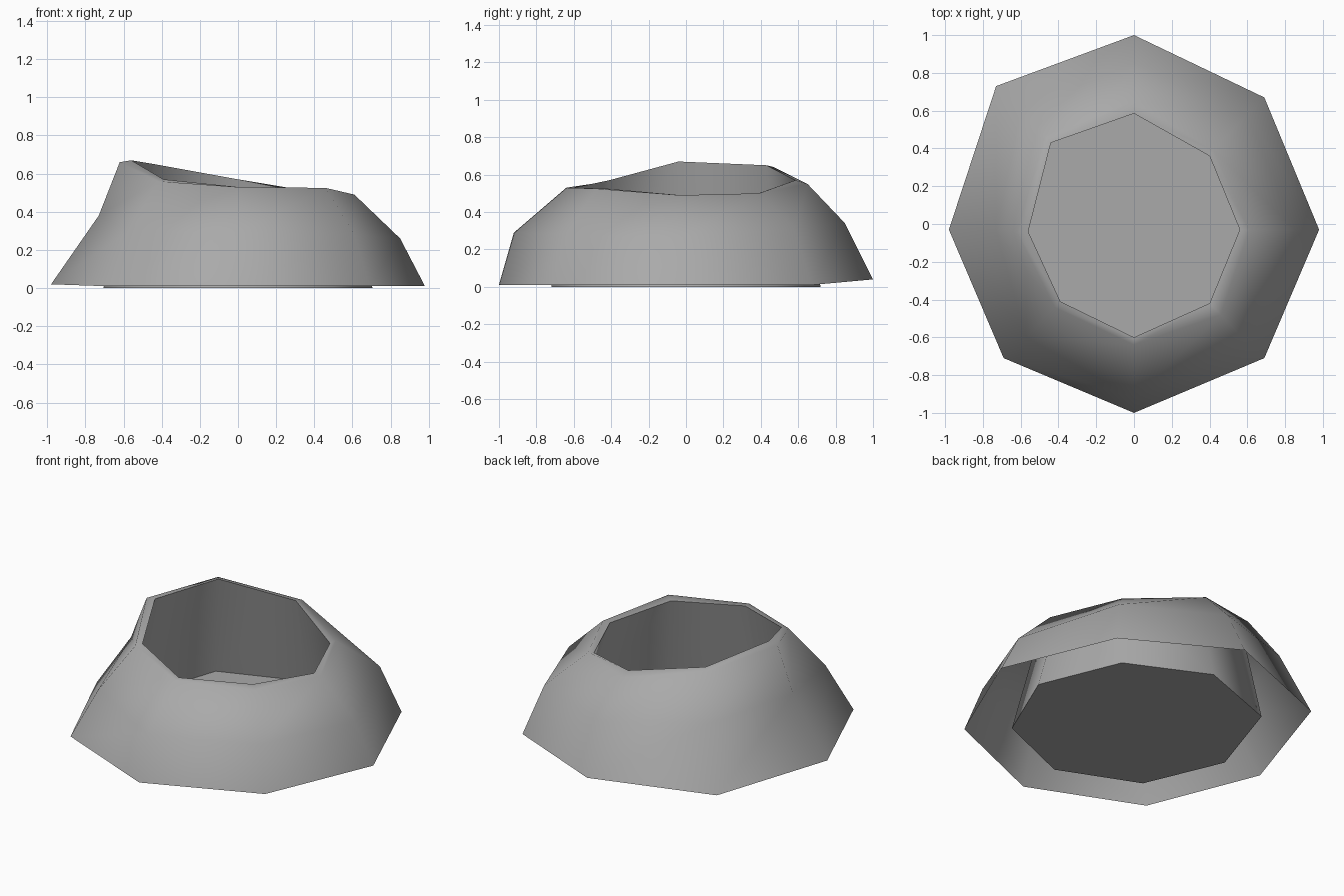
import bpy
import math

cube = bpy.data.objects.get("Cube")
if cube:
    bpy.data.objects.remove(cube, do_unlink=True)


def material(name, rgb):
    mat = bpy.data.materials.new(name)
    mat.use_nodes = True
    mat.diffuse_color = (*rgb, 1)
    shader = mat.node_tree.nodes["Principled BSDF"]
    shader.inputs["Base Color"].default_value = (*rgb, 1)
    shader.inputs["Roughness"].default_value = 0.9
    return mat


rock = material("rock grey", (0.4, 0.4, 0.4))

# Uneven eight-sided rings, counter-clockwise from the +x corner
base = [(.98, -.03, .01), (.69, .67, .01), (0, 1, .04), (-.73, .73, .02),
        (-.98, -.03, .02), (-.69, -.71, .01), (0, -1, .01), (.69, -.71, .01)]
shoulder = [(.85, -.03, .26), (.60, .58, .31), (0, .85, .34), (-.60, .60, .40),
            (-.73, -.04, .38), (-.57, -.60, .30), (0, -.92, .29), (.61, -.64, .28)]
rim = [(.61, -.03, .49), (.42, .39, .50), (0, .65, .55), (-.47, .47, .64),
       (-.62, -.04, .66), (-.42, -.44, .56), (0, -.64, .53), (.46, -.48, .525)]
lip = [(.56, -.03, .49), (.40, .36, .49), (0, .585, .57), (-.44, .43, .65),
       (-.56, -.04, .67), (-.39, -.41, .57), (0, -.60, .53), (.40, -.42, .525)]
floor = [(x * .72, y * .72, 0) for x, y, z in base]

# Crater shell: outer slope, rim and hollow, closed by the floor only
rings = [base, shoulder, rim, lip, floor]
sides = len(base)
verts = [point for ring in rings for point in ring]
faces = []
for r in range(len(rings) - 1):
    for i in range(sides):
        j = (i + 1) % sides
        low, high = r * sides, (r + 1) * sides
        faces.append((low + i, low + j, high + j, high + i))
first = (len(rings) - 1) * sides
faces.append(tuple(range(first, first + sides)))

mesh = bpy.data.meshes.new("crater")
mesh.from_pydata(verts, [], faces)
mesh.materials.append(rock)
mesh.update()
crater = bpy.data.objects.new("crater", mesh)
bpy.context.collection.objects.link(crater)

# Smooth slopes with a sharp lip and floor edge
bpy.ops.object.select_all(action="DESELECT")
crater.select_set(True)
bpy.context.view_layer.objects.active = crater
bpy.ops.object.shade_smooth_by_angle(angle=math.radians(75))
